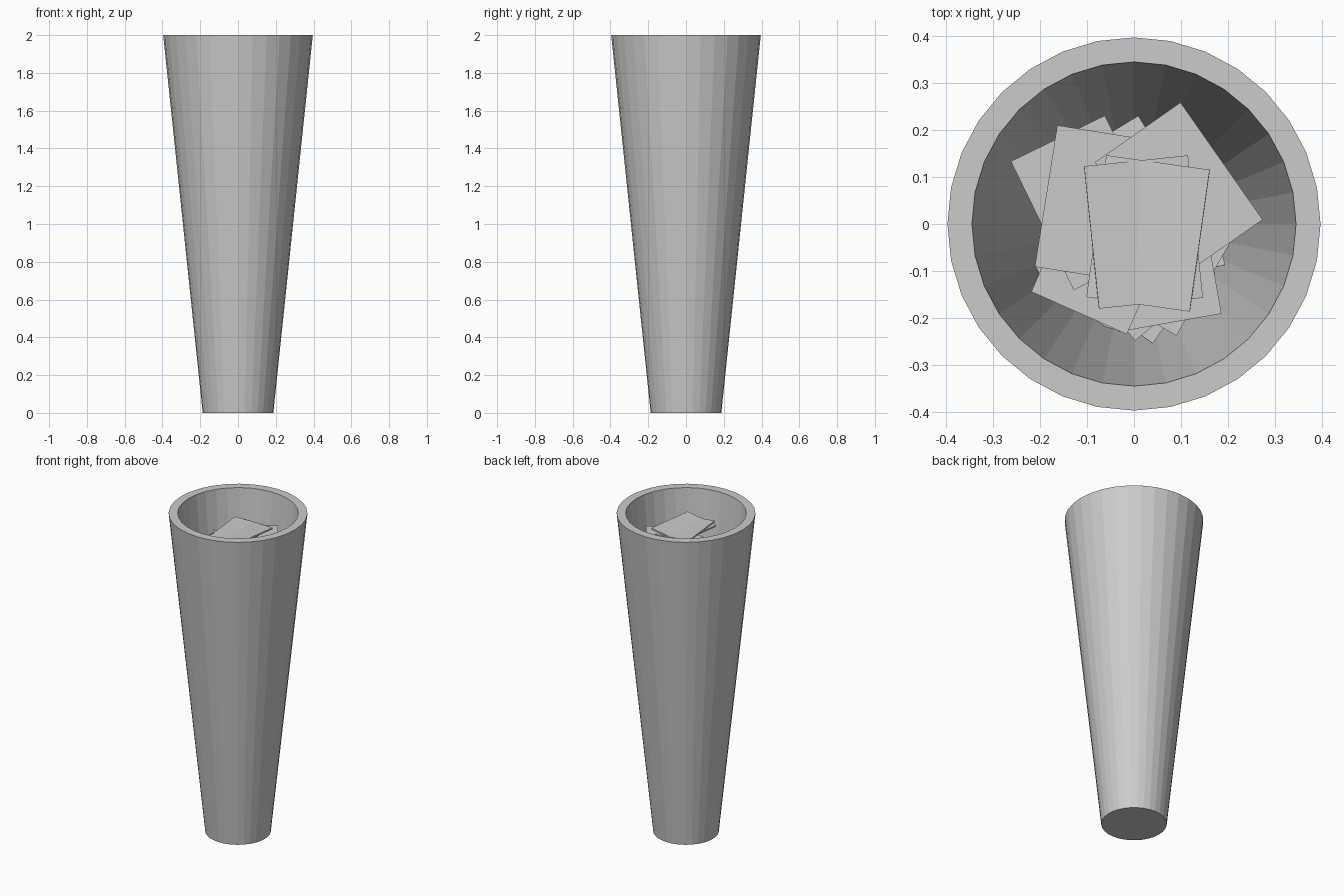
import bpy, bmesh, math, random
from mathutils import Matrix, Euler, Vector

cube = bpy.data.objects.get("Cube")
if cube:
    bpy.data.objects.remove(cube, do_unlink=True)


def make_material(name, color):
    mat = bpy.data.materials.new(name)
    mat.use_nodes = True
    mat.diffuse_color = color
    mat.node_tree.nodes["Principled BSDF"].inputs["Base Color"].default_value = color
    return mat


grey = make_material("light grey", (0.6, 0.6, 0.6, 1))


def add_object(name, bm):
    bmesh.ops.recalc_face_normals(bm, faces=bm.faces)
    mesh = bpy.data.meshes.new(name)
    bm.to_mesh(mesh)
    bm.free()
    mesh.materials.append(grey)
    obj = bpy.data.objects.new(name, mesh)
    bpy.context.collection.objects.link(obj)
    return obj


# Tapered hollow container: rings of (radius, height) from base to inner floor
SIDES = 32
profile = [(0.187, 0), (0.396, 2), (0.344, 2), (0.14, 0.06)]
bm = bmesh.new()
rings = []
for r, z in profile:
    angles = [math.tau * i / SIDES for i in range(SIDES)]
    rings.append([bm.verts.new((r * math.cos(a), r * math.sin(a), z)) for a in angles])
for low, high in zip(rings, rings[1:]):
    for i in range(SIDES):
        j = (i + 1) % SIDES
        bm.faces.new((low[i], low[j], high[j], high[i]))
bm.faces.new(rings[0])
bm.faces.new(rings[-1])
add_object("tapered_container", bm)


# Thin rectangular sheets
def add_sheet(name, x, y, z, turn, pitch=0, roll=0):
    bm = bmesh.new()
    bmesh.ops.create_cube(bm, size=1)
    bm.transform(Matrix.Diagonal((0.222, 0.304, 0.009, 1)))
    tilt = Euler((math.radians(pitch), math.radians(roll), 0)).to_matrix().to_4x4()
    spin = Matrix.Rotation(math.radians(turn), 4, "Z")
    bm.transform(Matrix.Translation((x, y, z)) @ spin @ tilt)
    add_object(name, bm)


# Upper sheets of the pile: x, y, z, turn, pitch, roll
upper = [
    (0.03, -0.02, 1.895, -8, 0, -4),
    (0.02, -0.017, 1.893, 6, 0, 3),
    (0.095, 0.07, 1.845, 35, 0, 0),
    (-0.077, 0.042, 1.81, -9, 0, 0),
    (-0.095, 0.045, 1.77, 26, 0, 0),
    (-0.055, -0.05, 1.73, -24, 0, 0),
    (0.05, -0.06, 1.69, 10, 0, 0),
    (-0.01, -0.06, 1.65, 40, 0, 0),
    (0.07, -0.05, 1.61, -30, 0, 0),
]
for i, sheet in enumerate(upper):
    add_sheet(f"upper_sheet_{i + 1}", *sheet)

# Lower sheets scattered down the container, kept inside the wall
random.seed(4)
for i in range(34):
    z = 1.57 - 0.04 * i
    reach = max(0, 0.187 + 0.1045 * z - 0.21)
    offset = Vector((random.uniform(0, min(reach, 0.08)), 0, 0))
    offset.rotate(Euler((0, 0, random.uniform(0, math.tau))))
    add_sheet(f"lower_sheet_{i + 1}", offset.x, offset.y, z,
              random.uniform(0, 180), random.uniform(-3, 3), random.uniform(-3, 3))
